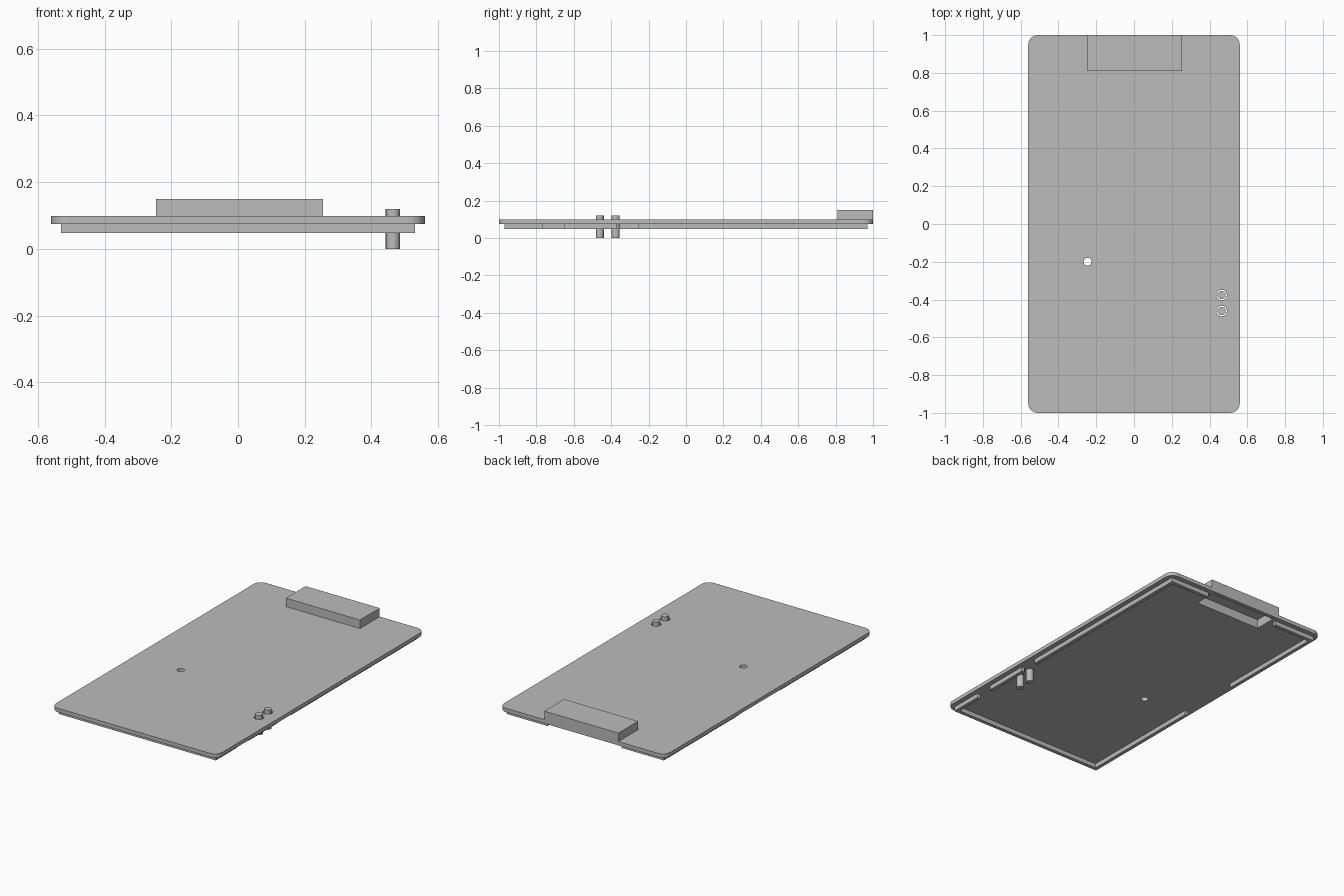
import bpy, bmesh
from math import sin, cos, pi

default = bpy.data.objects.get("Cube")
if default:
    bpy.data.objects.remove(default, do_unlink=True)

grey = bpy.data.materials.new("plain_grey")
grey.use_nodes = True
grey.diffuse_color = (0.5, 0.5, 0.5, 1)
grey.node_tree.nodes["Principled BSDF"].inputs["Base Color"].default_value = (0.5, 0.5, 0.5, 1)


def prism(name, outline, z0, z1):
    """Extrude a flat outline from z0 to z1."""
    bm = bmesh.new()
    face = bm.faces.new([bm.verts.new((x, y, z0)) for x, y in outline])
    top = bmesh.ops.extrude_face_region(bm, geom=[face])["geom"]
    for v in top:
        if isinstance(v, bmesh.types.BMVert):
            v.co.z = z1
    bmesh.ops.recalc_face_normals(bm, faces=bm.faces[:])
    mesh = bpy.data.meshes.new(name)
    bm.to_mesh(mesh)
    bm.free()
    mesh.materials.append(grey)
    obj = bpy.data.objects.new(name, mesh)
    bpy.context.collection.objects.link(obj)
    return obj


def box(name, x0, x1, y0, y1, z0, z1):
    return prism(name, [(x0, y0), (x1, y0), (x1, y1), (x0, y1)], z0, z1)


def circle(x, y, r, n=16):
    return [(x + r * cos(2 * pi * i / n), y + r * sin(2 * pi * i / n)) for i in range(n)]


def rounded(w, h, r, steps=8):
    pts = []
    for q, (sx, sy) in enumerate([(1, 1), (-1, 1), (-1, -1), (1, -1)]):
        for i in range(steps + 1):
            a = (q + i / steps) * pi / 2
            pts.append((sx * (w - r) + r * cos(a), sy * (h - r) + r * sin(a)))
    return pts


def cut(obj, cutters):
    for c in cutters:
        c.hide_render = True
        mod = obj.modifiers.new("cut", "BOOLEAN")
        mod.operation, mod.solver, mod.object = "DIFFERENCE", "EXACT", c
    bpy.context.view_layer.update()
    graph = bpy.context.evaluated_depsgraph_get()
    mesh = bpy.data.meshes.new_from_object(obj.evaluated_get(graph))
    obj.modifiers.clear()
    obj.data = mesh


PLATE_LOW, PLATE_TOP, LIP_LOW = 0.075, 0.098, 0.048
PIN_X, PIN_YS = 0.464, (-0.461, -0.376)

# Cover plate and connector housing, with a pocket open from below
plate = prism("cover_plate", rounded(0.56, 1.0, 0.05), PLATE_LOW, PLATE_TOP)
housing = box("connector_housing", -0.245, 0.255, 0.81, 1.0, PLATE_TOP, 0.15)
pocket = box("pocket_cutter", -0.22, 0.23, 0.84, 0.975, 0.02, 0.13)
holes = [prism("light_hole_cutter", circle(-0.246, -0.2, 0.021), 0, 0.2)]
holes += [prism("pin_hole_cutter", circle(PIN_X, y, 0.028), 0, 0.2) for y in PIN_YS]
cut(plate, [pocket] + holes)
cut(housing, [pocket])
for c in [pocket] + holes:
    bpy.data.objects.remove(c, do_unlink=True)

# Button pins standing in their holes
for y in PIN_YS:
    pin = prism("button_pin", circle(PIN_X, y, 0.0215), 0, 0.12)
    for f in pin.data.polygons:
        f.use_smooth = abs(f.normal.z) < 0.5
    for e in pin.data.edges:
        a, b = (pin.data.vertices[i].co for i in e.vertices)
        e.use_edge_sharp = abs(a.z - b.z) < 0.001

# Broken lip under the plate
W, H, T = 0.53, 0.97, 0.022
box("front_lip", -W, W, -H, -H + T, LIP_LOW, PLATE_LOW)
for x0, x1 in [(-W, -0.245), (0.255, W)]:
    box("back_lip", x0, x1, H - T, H, LIP_LOW, PLATE_LOW)
for y0, y1 in [(-H + T, -0.765), (-0.652, -0.37), (-0.257, H - T)]:
    box("left_lip", W - T, W, y0, y1, LIP_LOW, PLATE_LOW)
for y0, y1 in [(-H + T, -0.15), (0.25, H - T)]:
    box("right_lip", -W, -W + T, y0, y1, LIP_LOW, PLATE_LOW)
